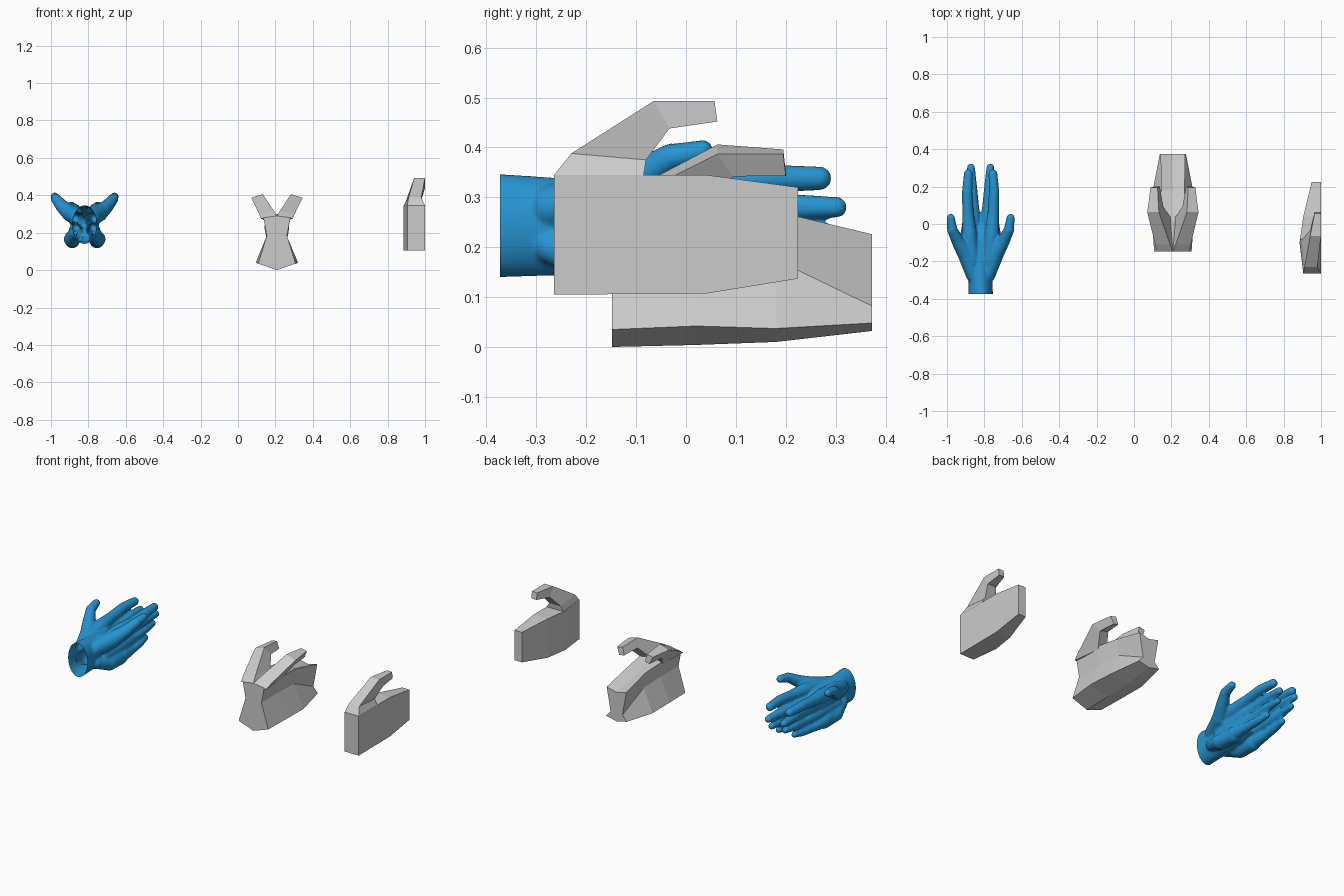
import bpy, bmesh, math
from mathutils import Vector

if "Cube" in bpy.data.objects:
    bpy.data.objects.remove(bpy.data.objects["Cube"])


def loft(bm, rings):
    """Skin a list of equal-length rings and cap both ends."""
    vr = [[bm.verts.new(p) for p in r] for r in rings]
    n = len(vr[0])
    faces = []
    for a, b in zip(vr, vr[1:]):
        for i in range(n):
            j = (i + 1) % n
            faces.append(bm.faces.new((a[i], a[j], b[j], b[i])))
    faces += [bm.faces.new(vr[0]), bm.faces.new(vr[-1])]
    bmesh.ops.recalc_face_normals(bm, faces=faces)


def finish(name, bm):
    me = bpy.data.meshes.new(name)
    bm.to_mesh(me)
    bm.free()
    ob = bpy.data.objects.new(name, me)
    bpy.context.collection.objects.link(ob)
    return ob


def lofted(name, rings):
    bm = bmesh.new()
    loft(bm, rings)
    return finish(name, bm)


def tube(bm, pts, seg=16):
    """Round finger-like chain: pts are (x, y, z, radius)."""
    P = [Vector(p[:3]) for p in pts]
    rings = []
    for i, p in enumerate(P):
        t = (P[min(i + 1, len(P) - 1)] - P[max(i - 1, 0)]).normalized()
        u = t.cross(Vector((0, 0, 1))).normalized()
        v = u.cross(t)
        r = pts[i][3]
        rings.append([p + r * (u * math.cos(a) + v * math.sin(a))
                      for a in (math.tau * k / seg for k in range(seg))])
    loft(bm, rings)
    for p, q in zip(P, pts):
        s = bmesh.ops.create_icosphere(bm, subdivisions=3, radius=q[3])
        bmesh.ops.translate(bm, verts=s["verts"], vec=p)


# ---- Smooth blue pair of hands, back to back ----
CX = -0.82
digits = {
    "index": [(.045, -.2, .30, .04), (.06, -.05, .318, .04), (.067, .05, .326, .031),
              (.072, .17, .338, .028), (.066, .268, .338, .024)],
    "middle": [(.04, -.2, .26, .04), (.036, -.03, .268, .04), (.038, .1, .274, .029),
               (.046, .2, .28, .027), (.052, .302, .28, .021)],
    "ring": [(.045, -.2, .21, .04), (.046, -.03, .213, .038), (.046, .1, .217, .027),
             (.05, .2, .225, .025), (.046, .28, .23, .019)],
    "little": [(.055, -.2, .18, .042), (.068, -.05, .165, .04), (.066, .05, .163, .026),
               (.06, .14, .168, .023), (.053, .2, .175, .018)],
    "thumb": [(.035, -.27, .28, .045), (.078, -.16, .305, .046), (.122, -.09, .343, .035),
              (.152, -.03, .38, .028), (.16, .033, .393, .022)],
    "heel": [(.045, -.27, .2, .035), (.07, -.17, .165, .042), (.066, -.06, .157, .04)],
}
bm = bmesh.new()
for s in (-1, 1):
    for chain in digits.values():
        tube(bm, [(CX + s * d, y, z, r) for d, y, z, r in chain])
# wrist and palm core
core = [(-.42, .243, .067, .105), (-.36, .243, .065, .103), (-.3, .242, .064, .1),
        (-.2, .24, .062, .095), (-.08, .24, .05, .085), (0, .24, .035, .06)]
loft(bm, [[(CX + rx * math.cos(a), y, z + rz * math.sin(a))
           for a in (math.tau * k / 32 for k in range(32))] for y, z, rx, rz in core])
hands = finish("smooth_hands", bm)
bpy.context.view_layer.objects.active = hands
hands.select_set(True)
m = hands.modifiers.new("fuse", "REMESH")
m.mode = "VOXEL"
m.voxel_size = 0.006
m = hands.modifiers.new("soften", "SMOOTH")
m.factor = 0.5
m.iterations = 5
for name in ("fuse", "soften"):
    bpy.ops.object.modifier_apply(modifier=name)
# open wrist end
bm = bmesh.new()
bm.from_mesh(hands.data)
bmesh.ops.bisect_plane(bm, geom=bm.verts[:] + bm.edges[:] + bm.faces[:],
                       plane_co=(0, -.373, 0), plane_no=(0, -1, 0), clear_outer=True)
bm.to_mesh(hands.data)
bm.free()
bpy.ops.object.shade_smooth()
blue = bpy.data.materials.new("blue")
blue.diffuse_color = (0.02, 0.3, 0.65, 1)
blue.use_nodes = True
blue.node_tree.nodes["Principled BSDF"].inputs["Base Color"].default_value = blue.diffuse_color
hands.data.materials.append(blue)

# ---- Low-poly mirrored pair ----
MX = 0.208
# y, keel z, then (d, z) of lower edge, waist, upper edge, then middle crest z
sections = [
    (-.148, 0, (.1, .035), (.054, .185), (.072, .28), .29),
    (.02, .004, (.112, .042), (.052, .185), (.075, .29), .3),
    (.18, .01, (.108, .037), (.048, .175), (.062, .272), .25),
    (.373, .032, (.07, .048), (.04, .082), (.066, .226), .21),
]
rings = []
for y, k, lo, wa, up, top in sections:
    side = [lo, wa, up]
    rings.append([(MX, y, k)] + [(MX + d, y, z) for d, z in side] + [(MX, y, top)]
                 + [(MX - d, y, z) for d, z in reversed(side)])
lofted("faceted_palms", rings)

# thumb rings: outer top, inner top, inner bottom, outer bottom as (d, y, z)
thumb = [
    [(.085, -.148, .275), (.0, -.148, .29), (.0, .03, .28), (.07, .03, .27)],
    [(.095, -.11, .3), (.015, -.11, .315), (.02, .045, .305), (.08, .045, .29)],
    [(.137, .063, .387), (.075, .063, .406), (.052, .095, .36), (.11, .095, .342)],
    [(.12, .195, .387), (.082, .195, .396), (.07, .2, .35), (.102, .2, .343)],
]
for s, side in ((-1, "left"), (1, "right")):
    lofted("faceted_thumb_" + side,
           [[(MX + s * d, y, z) for d, y, z in r] for r in thumb])

# ---- Single simple block hand ----
body = [(-.265, .905, .105, .345), (-.1, .885, .106, .345),
        (.04, .905, .107, .345), (.225, .95, .137, .32)]
lofted("block_palm", [[(x, y, lo), (1, y, lo), (1, y, hi), (x, y, hi)]
                      for y, x, lo, hi in body])
# thumb rings: top y, top z, bottom y, bottom z, then x range
bt = [(-.265, .344, -.085, .344, .905, .886, 1), (-.23, .388, -.08, .375, .912, .9, .98),
      (-.065, .493, -.033, .438, .942, .942, 1), (.057, .493, .063, .452, .965, .965, 1)]
lofted("block_thumb", [[(xt, yt, zt), (xi, yt, zt), (xi, yb, zb), (xb, yb, zb)]
                       for yt, zt, yb, zb, xt, xb, xi in bt])
